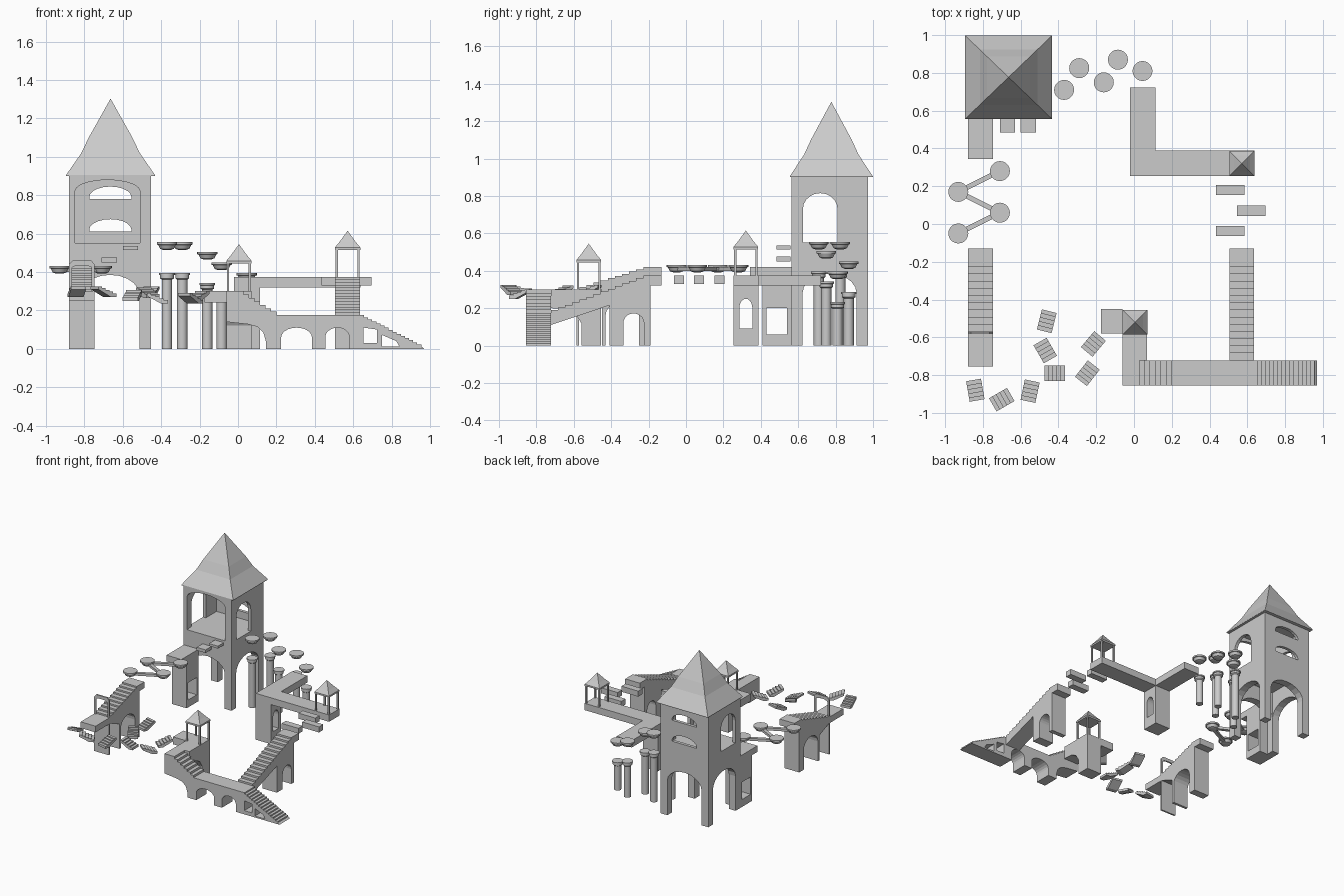
import bpy, bmesh, math
from mathutils import Vector

if "Cube" in bpy.data.objects:
    bpy.data.objects.remove(bpy.data.objects["Cube"])


def finish(name, bm):
    bmesh.ops.recalc_face_normals(bm, faces=bm.faces)
    me = bpy.data.meshes.new(name)
    bm.to_mesh(me)
    bm.free()
    ob = bpy.data.objects.new(name, me)
    bpy.context.collection.objects.link(ob)
    return ob


def panel(name, axis, lo, hi, outer, holes=()):
    """Fill a 2D outline (with holes) and extrude it along axis from lo to hi."""
    put = {'x': lambda p, d: (d, p[0], p[1]), 'y': lambda p, d: (p[0], d, p[1])}[axis]
    bm = bmesh.new()
    edges = []
    for loop in [outer, *holes]:
        pts = [p for i, p in enumerate(loop) if math.dist(p, loop[i - 1]) > 1e-5]
        vs = [bm.verts.new(put(p, lo)) for p in pts]
        edges += [bm.edges.new((vs[i - 1], vs[i])) for i in range(len(vs))]
    bmesh.ops.triangle_fill(bm, use_beauty=True, use_dissolve=False, edges=edges)
    r = bmesh.ops.extrude_face_region(bm, geom=bm.faces[:])
    vs = [g for g in r['geom'] if isinstance(g, bmesh.types.BMVert)]
    bmesh.ops.translate(bm, verts=vs, vec=Vector(put((0, 0), hi - lo)))
    return finish(name, bm)


def box(name, x0, x1, y0, y1, z0, z1):
    return panel(name, 'y', y0, y1, [(x0, z0), (x1, z0), (x1, z1), (x0, z1)])


def arch(a, b, spring, top, base=0.0, n=10):
    c, r = (a + b) / 2, (b - a) / 2
    return [(a, base)] + [(c - r * math.cos(math.pi * i / n),
                           spring + (top - spring) * math.sin(math.pi * i / n))
                          for i in range(n + 1)] + [(b, base)]


def steps(a, za, b, zb, n):
    pts = []
    for i in range(n):
        u = a + (b - a) * i / n
        up = zb > za
        z0, z1 = za + (zb - za) * i / n, za + (zb - za) * (i + 1) / n
        v = a + (b - a) * (i + 1) / n
        pts += [(u, z0), (u, z1), (v, z1)] if up else [(u, z0), (v, z0), (v, z1)]
    return pts


def loft(name, x, y, rings, n=20, sx=1, sy=1):
    """Rings of (radius or half width, z); n=4 gives a square plan."""
    bm = bmesh.new()
    k, off = (math.sqrt(2), math.pi / 4) if n == 4 else (1, 0)
    loops = [[bm.verts.new((x + sx * k * r * math.cos(off + math.tau * i / n),
                            y + sy * k * r * math.sin(off + math.tau * i / n), z))
              for i in range(n)] for r, z in rings]
    for A, B in zip(loops, loops[1:]):
        for i in range(n):
            bm.faces.new((A[i - 1], A[i], B[i], B[i - 1]))
    bm.faces.new(loops[0])
    bm.faces.new(loops[-1])
    bmesh.ops.remove_doubles(bm, verts=bm.verts, dist=1e-5)
    ob = finish(name, bm)
    if n > 4:
        bpy.ops.object.select_all(action='DESELECT')
        ob.select_set(True)
        bpy.context.view_layer.objects.active = ob
        bpy.ops.object.shade_smooth_by_angle()
    return ob


def bowl(name, x, y, top):
    return loft(name, x, y, [(.02, top - .04), (.036, top - .034), (.043, top - .02),
                             (.046, top - .014), (.053, top - .012), (.053, top)])


def turret(name, x, y, base, eave, top):
    for i, sx in enumerate((-1, 1)):
        for j, sy in enumerate((-1, 1)):
            px, py = x + sx * .057, y + sy * .057
            box(f"{name}_post_{i}{j}", px - .006, px + .006, py - .006, py + .006, base, eave)
    loft(name + "_roof", x, y, [(.066, eave), (.066, eave + .013), (.042, eave + .042),
                                (0, top)], 4)


# Main tower: open legs, floor, open upper room, roof
X0, X1, Y0, Y1 = -.88, -.453, .563, .972
T = .06
for nm, ax, a, b, ds in (("front_back", 'y', X0, X1, (Y0, Y1 - T)), ("side", 'x', Y0, Y1, (X0, X1 - T))):
    for i, d in enumerate(ds):
        panel(f"tower_leg_arch_{nm}_{i}", ax, d, d + T,
              [(a, 0)] + arch(a + T, b - T, .28, .385) + [(b, 0), (b, .5), (a, .5)])
box("tower_floor", X0, X1, Y0, Y1, .5, .55)
W = .025
panel("tower_front_frame", 'y', Y0, Y0 + W,
      [(X0, .55)] + arch(-.85, -.51, .82, .88, .55) + [(X1, .55), (X1, .905), (X0, .905)])
panel("tower_back_wall", 'y', Y1 - W, Y1, [(X0, .55), (X1, .55), (X1, .905), (X0, .905)],
      [arch(-.775, -.555, z + .01, z + .065, z) for z in (.61, .78)])
for i, d in enumerate((X0, X1 - W)):
    panel(f"tower_side_wall_{i}", 'x', d, d + W,
          [(Y0, .55)] + arch(.625, .81, .73, .815, .55) + [(Y1, .55), (Y1, .905), (Y0, .905)])
loft("tower_roof", -.664, .777, [(.231, .9), (.231, .906), (.152, 1.02), (.114, 1.1), (0, 1.303)],
     4, 1, .96)

# Floating steps up to the tower
box("tower_step_low", -.71, -.63, .485, .56, .45, .475)
box("tower_step_high", -.6, -.52, .485, .56, .515, .535)

# Entrance block beside the tower
panel("tower_entry", 'x', -.88, -.747,
      [(.41, 0), (.563, 0), (.563, .42), (.343, .42), (.343, .37), (.41, .37)],
      [[(.43, .06), (.54, .06), (.54, .2), (.43, .2)]])

# Linked discs with rods
discs = [(-.71, .28), (-.93, .17), (-.71, .06), (-.93, -.05)]
for i, (x, y) in enumerate(discs):
    bowl(f"linked_disc_{i}", x, y, .432)
for i, (p, q) in enumerate(zip(discs, discs[1:])):
    h = math.dist(p, q) / 2
    rod = box(f"disc_rod_{i}", -h, h, -.013, .013, -.01, .01)
    rod.location = ((p[0] + q[0]) / 2, (p[1] + q[1]) / 2, .41)
    rod.rotation_euler.z = math.atan2(q[1] - p[1], q[0] - p[0])

# Left stair with arch and gate
panel("left_stair", 'x', -.88, -.747,
      [(-.755, .25), (-.57, .25), (-.45, .2), (-.45, 0)] + arch(-.43, -.25, .16, .235)
      + [(-.19, 0), (-.19, .37), (-.13, .37), (-.13, .42)]
      + steps(-.57, .3, -.19, .42, 10)[::-1] + [(-.755, .3)])
box("left_stair_front_leg", -.88, -.747, -.585, -.572, 0, .26)
panel("left_gate", 'y', -.583, -.572,
      [(-.88, .3)] + arch(-.865, -.762, .42, .435, .3) + [(-.747, .3), (-.747, .44), (-.765, .46),
                                                          (-.862, .46), (-.88, .44)])

# Floating stair fragments
stones = [(-.84, -.88, .295, -80), (-.70, -.93, .295, 210), (-.55, -.885, .275, 78), (-.42, -.79, .26, 180),
          (-.47, -.67, .29, 120), (-.462, -.515, .295, 76), (-.215, -.635, .27, 50), (-.247, -.79, .26, 232)]
for i, (x, y, z, a) in enumerate(stones):
    s = panel(f"stair_fragment_{i}", 'y', -.04, .04,
              [(-.055, -.025), (-.02, -.025), (.055, .015)] + steps(-.055, -.015, .055, .03, 5)[::-1])
    s.location = (x, y, z)
    s.rotation_euler.z = math.radians(a)

# Front bridge with stairs at both ends
panel("front_bridge", 'y', -.855, -.722,
      [(-.06, .14), (.05, .128), (.1, .115), (.132, .085), (.145, .04), (.145, 0)]
      + arch(.225, .385, .06, .11) + arch(.455, .58, .06, .11) + [(.97, 0)]
      + steps(.635, .175, .955, .012, 15)[::-1] + steps(0, .3, .2, .175, 7)[::-1] + [(-.06, .3)],
      [[(.655, .03), (.725, .03), (.725, .1), (.655, .11)],
       [(.75, .012), (.84, .012), (.825, .04), (.75, .072)]])

# Front turret walkway and its pillar
panel("front_turret_walk", 'x', -.06, .07,
      [(-.722, .2), (-.64, .195), (-.59, .17), (-.56, .12), (-.56, 0), (-.455, 0), (-.455, .3), (-.722, .3)])
box("front_turret_ledge", -.175, -.06, -.58, -.45, .24, .3)
turret("front_turret", .005, -.52, .3, .445, .545)

# Right stair on an arched support
panel("right_stair", 'x', .505, .635,
      [(-.722, .11), (-.41, .215), (-.41, 0)] + arch(-.335, -.225, .12, .172)
      + [(-.19, 0), (-.19, .32), (-.13, .32), (-.13, .375)] + steps(-.722, .175, -.19, .375, 14)[::-1])

# Floating planks
for i, (x, y) in enumerate(((.51, -.037), (.62, .07), (.51, .18))):
    box(f"floating_plank_{i}", x - .075, x + .075, y - .027, y + .027, .33, .375)

# Back bridge: long deck, side arm, pillar, turret
box("back_deck", -.02, .637, .255, .388, .32, .375)
box("back_deck_arm", -.02, .115, .388, .722, .32, .375)
panel("back_pillar", 'x', -.02, .115, [(.255, 0), (.388, 0), (.388, .32), (.255, .32)],
      [arch(.285, .355, .2, .25, .09)])
turret("back_turret", .571, .32, .375, .515, .615)

# Floating bowls above columns
for i, (x, y, top, col) in enumerate(((-.37, .71, .555, .395), (-.29, .825, .555, .395), (-.16, .75, .505, .342),
                                      (-.085, .87, .45, .287), (.045, .81, .395, .232))):
    bowl(f"floating_bowl_{i}", x, y, top)
    loft(f"column_{i}", x, y, [(.027, 0), (.027, col - .035), (.036, col - .028), (.036, col - .012),
                               (.041, col - .01), (.041, col)])
